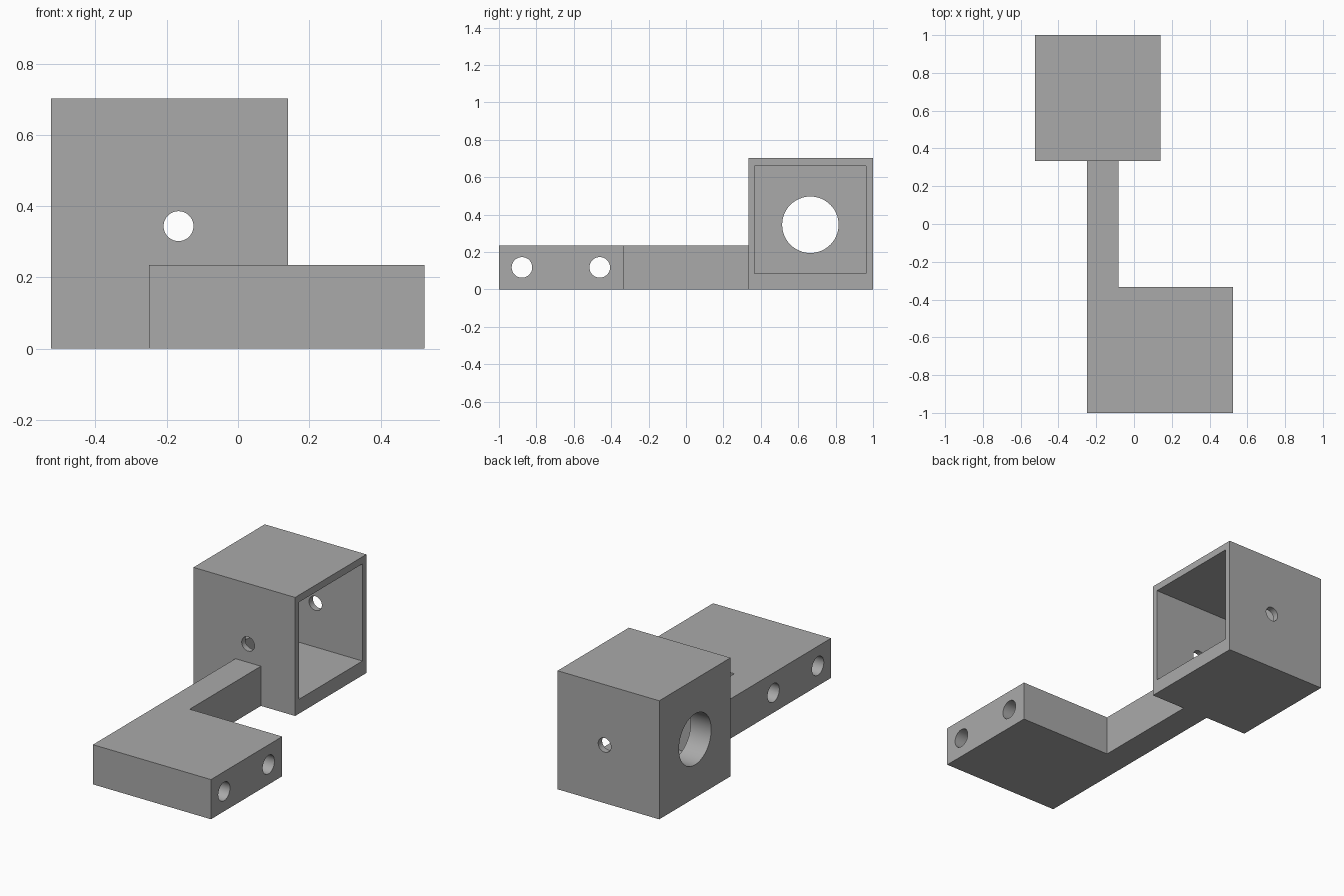
import bpy
import bmesh
from math import radians
from mathutils import Matrix, Vector

default = bpy.data.objects.get("Cube")
if default:
    bpy.data.objects.remove(default, do_unlink=True)

grey = bpy.data.materials.new("plain grey")
grey.use_nodes = True
colour = (0.4, 0.4, 0.4, 1)
grey.diffuse_color = colour
grey.node_tree.nodes["Principled BSDF"].inputs["Base Color"].default_value = colour


def add_object(name, bm):
    mesh = bpy.data.meshes.new(name)
    bmesh.ops.recalc_face_normals(bm, faces=bm.faces)
    bm.to_mesh(mesh)
    bm.free()
    mesh.materials.append(grey)
    obj = bpy.data.objects.new(name, mesh)
    bpy.context.collection.objects.link(obj)
    return obj


def box(name, low, high):
    low, high = Vector(low), Vector(high)
    bm = bmesh.new()
    bmesh.ops.create_cube(bm, size=1, matrix=Matrix.Translation((low + high) / 2)
                          @ Matrix.Diagonal((*(high - low), 1)))
    return add_object(name, bm)


def drill(name, centre, radius, length, axis):
    turn = Matrix.Rotation(radians(90), 4, "Y" if axis == "x" else "X")
    bm = bmesh.new()
    bmesh.ops.create_cone(bm, cap_ends=True, segments=48, radius1=radius, radius2=radius,
                          depth=length, matrix=Matrix.Translation(centre) @ turn)
    return add_object(name, bm)


def combine(target, tool, operation):
    """Apply a boolean and remove the tool object."""
    bpy.context.view_layer.objects.active = target
    mod = target.modifiers.new(operation.lower(), "BOOLEAN")
    mod.operation, mod.object, mod.solver = operation, tool, "EXACT"
    tool.hide_render = True
    bpy.ops.object.modifier_apply(modifier=mod.name)
    bpy.data.objects.remove(tool, do_unlink=True)


# Hollow housing, open on its left side
bracket = box("housing_bracket", (-0.525, 0.333, 0), (0.141, 1, 0.702))
combine(bracket, box("cavity", (-0.39, 0.367, 0.085), (0.3, 0.963, 0.66)), "DIFFERENCE")

# Shaft opening and the small cross hole through front and back walls
combine(bracket, drill("shaft_hole", (-0.5, 0.665, 0.346), 0.151, 0.4, "x"), "DIFFERENCE")
combine(bracket, drill("cross_hole", (-0.167, 0.667, 0.344), 0.042, 1, "y"), "DIFFERENCE")

# L-shaped arm and mounting plate, extruded from its outline
outline = [(-0.25, -1), (0.523, -1), (0.523, -0.333),
           (-0.083, -0.333), (-0.083, 0.333), (-0.25, 0.333)]
bm = bmesh.new()
base = bm.faces.new([bm.verts.new((x, y, 0)) for x, y in outline])
top = bmesh.ops.extrude_face_region(bm, geom=[base])["geom"]
bmesh.ops.translate(bm, vec=(0, 0, 0.235),
                    verts=[v for v in top if isinstance(v, bmesh.types.BMVert)])
arm = add_object("arm_plate", bm)

# Two mounting holes across the plate
for y in (-0.877, -0.461):
    combine(arm, drill("mount_hole", (0.14, y, 0.118), 0.055, 1.2, "x"), "DIFFERENCE")

combine(bracket, arm, "UNION")

# Smooth hole walls with sharp edges
bpy.ops.object.select_all(action="DESELECT")
bracket.select_set(True)
bpy.context.view_layer.objects.active = bracket
bpy.ops.object.shade_smooth_by_angle(angle=radians(30))
